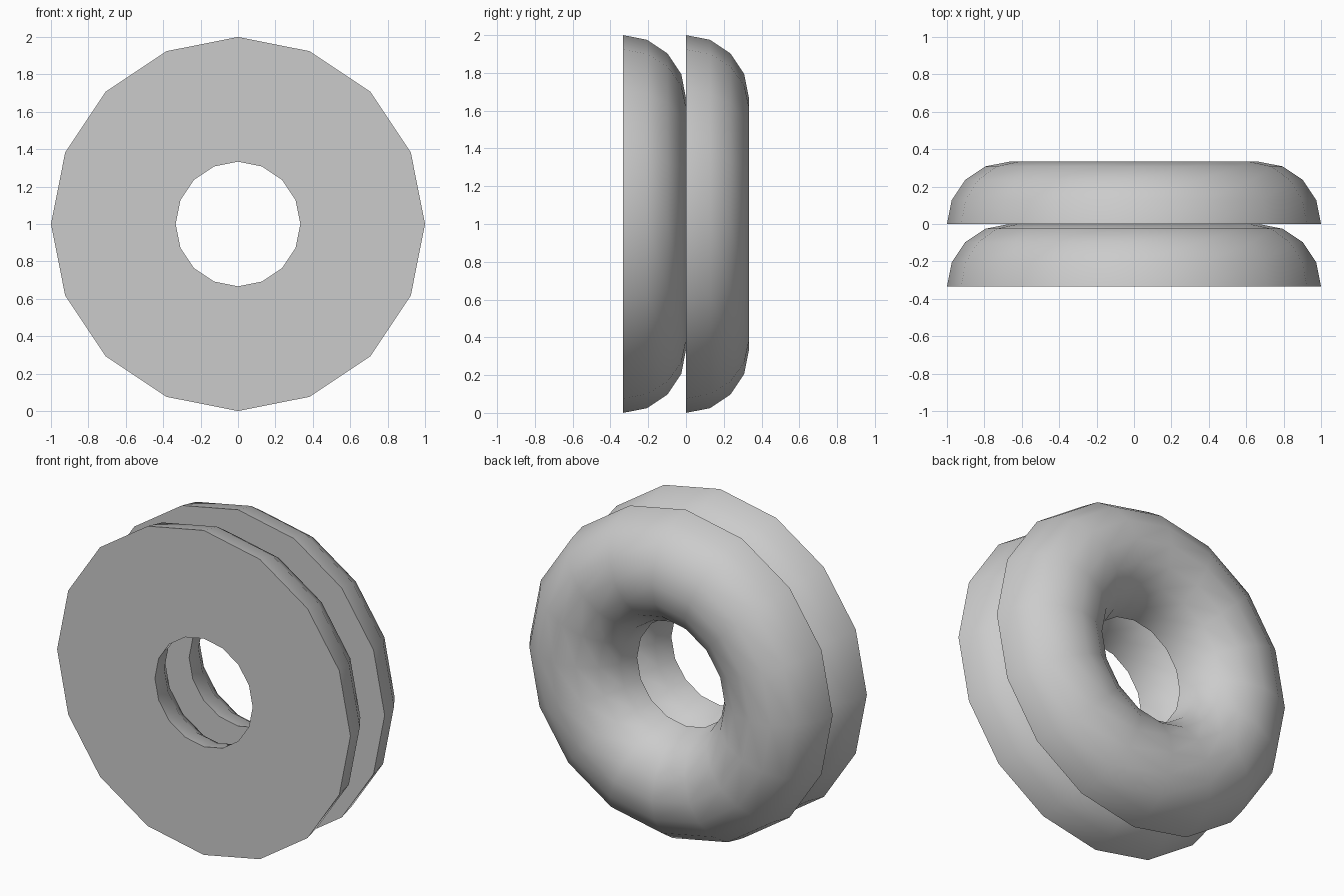
import bpy
import math

cube = bpy.data.objects.get("Cube")
if cube:
    bpy.data.objects.remove(cube, do_unlink=True)

MAJOR, MINOR = 2 / 3, 1 / 3
SEGMENTS, ARC_STEPS = 16, 8

grey = bpy.data.materials.new("plain grey")
grey.use_nodes = True
colour = (0.6, 0.6, 0.6, 1)
grey.diffuse_color = colour
grey.node_tree.nodes["Principled BSDF"].inputs["Base Color"].default_value = colour


def half_ring(name, y_flat):
    """Ring with a flat front at y_flat and a half-round back."""
    verts, faces = [], []
    row = ARC_STEPS + 1
    for i in range(SEGMENTS):
        turn = math.tau * i / SEGMENTS
        for j in range(row):
            arc = math.pi * j / ARC_STEPS
            r = MAJOR + MINOR * math.cos(arc)
            verts.append((r * math.sin(turn), y_flat + MINOR * math.sin(arc),
                          1 + r * math.cos(turn)))
    # Curved strips, with the last strip of each segment closing the flat front
    for i in range(SEGMENTS):
        a, b = i * row, (i + 1) % SEGMENTS * row
        for j in range(row):
            k = (j + 1) % row
            faces.append((a + j, a + k, b + k, b + j))
    mesh = bpy.data.meshes.new(name)
    mesh.from_pydata(verts, [], faces)
    mesh.materials.append(grey)
    obj = bpy.data.objects.new(name, mesh)
    bpy.context.collection.objects.link(obj)

    # Outward normals, smooth curve and crisp rims
    bpy.ops.object.select_all(action='DESELECT')
    obj.select_set(True)
    bpy.context.view_layer.objects.active = obj
    bpy.ops.object.mode_set(mode='EDIT')
    bpy.ops.mesh.select_all(action='SELECT')
    bpy.ops.mesh.normals_make_consistent(inside=False)
    bpy.ops.object.mode_set(mode='OBJECT')
    bpy.ops.object.shade_smooth_by_angle(angle=math.radians(40))


half_ring("front_ring", -MINOR)
half_ring("back_ring", 0)
